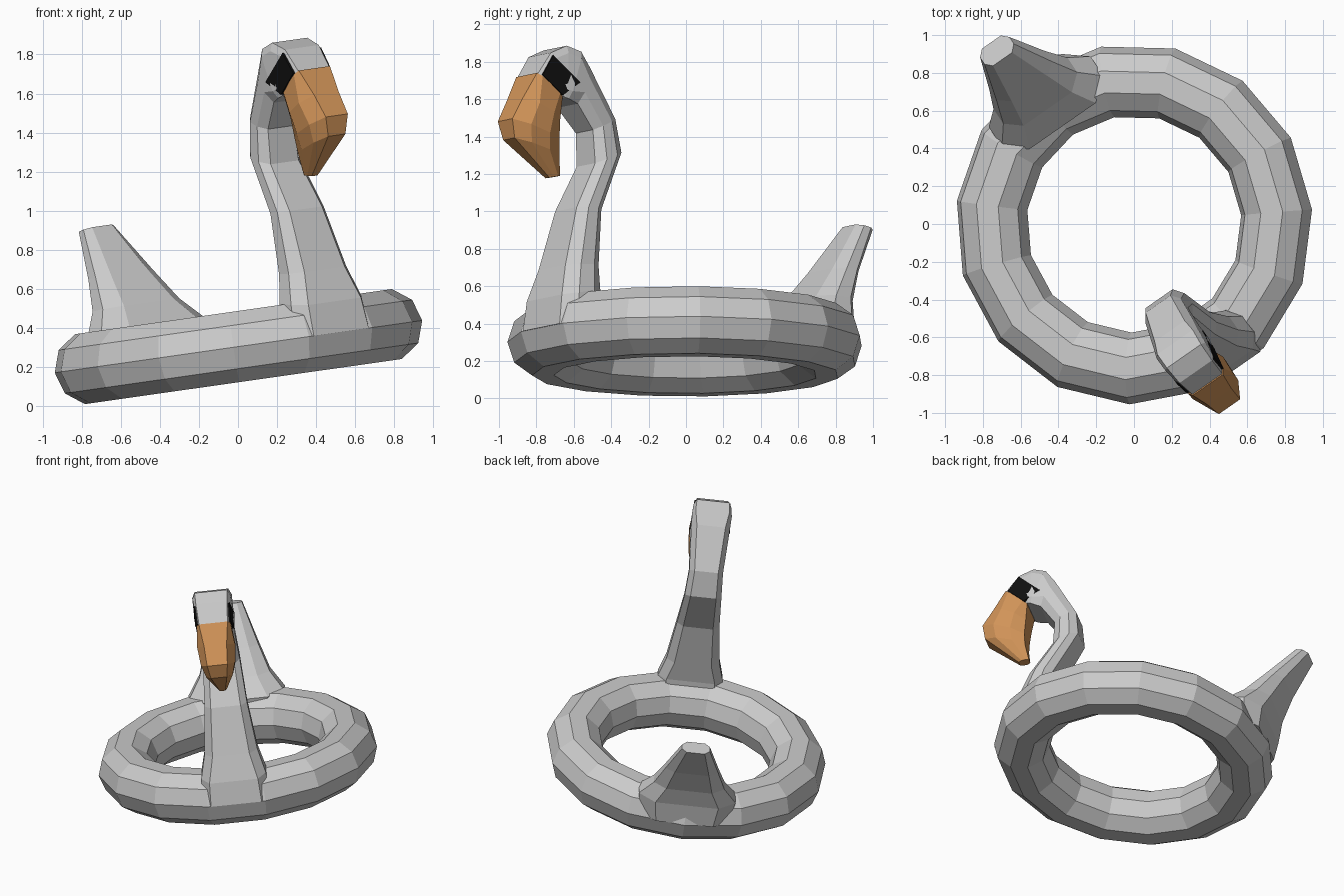
import bpy, bmesh, math
from mathutils import Matrix

if "Cube" in bpy.data.objects:
    bpy.data.objects.remove(bpy.data.objects["Cube"])

# The whole float leans: +x side is raised by about 8 degrees
TILT = Matrix.Translation((0, 0, 0.305)) @ Matrix.Rotation(math.radians(-8.1), 4, 'Y')
FRONT, BACK = math.radians(-55.4), math.radians(124.6)


def material(name, rgb):
    m = bpy.data.materials.new(name)
    m.diffuse_color = (*rgb, 1)
    m.use_nodes = True
    m.node_tree.nodes["Principled BSDF"].inputs["Base Color"].default_value = m.diffuse_color
    return m


def finish(bm, name, azimuth, mat=None):
    bmesh.ops.recalc_face_normals(bm, faces=bm.faces)
    bm.transform(TILT @ Matrix.Rotation(azimuth, 4, 'Z'))
    me = bpy.data.meshes.new(name)
    bm.to_mesh(me)
    bm.free()
    ob = bpy.data.objects.new(name, me)
    bpy.context.collection.objects.link(ob)
    if mat:
        me.materials.append(mat)


def loft(name, azimuth, sections, mat=None):
    """Each section: outer (r, h), inner (r, h), half width, corner width factor."""
    bm = bmesh.new()
    rings = []
    for (r0, h0), (r1, h1), w, k in sections:
        e = 0.3 if k < 0.8 else 0.15
        shape = [(0, -k), (0, k), (e, 1), (1 - e, 1), (1, k), (1, -k), (1 - e, -1), (e, -1)]
        rings.append([bm.verts.new((r0 + (r1 - r0) * u, w * t, h0 + (h1 - h0) * u))
                      for u, t in shape])
    for a, b in zip(rings, rings[1:]):
        for i in range(8):
            j = (i + 1) % 8
            bm.faces.new((a[i], a[j], b[j], b[i]))
    bm.faces.new(rings[0])
    bm.faces.new(rings[-1])
    finish(bm, name, azimuth, mat)


# Inflatable ring
bpy.ops.mesh.primitive_torus_add(major_segments=15, minor_segments=10,
                                 major_radius=0.765, minor_radius=0.19)
ring = bpy.context.object
ring.name = "ring"
ring.matrix_world = TILT @ Matrix.Rotation(math.radians(4.6), 4, 'Z')

# Neck curving up into the head
loft("neck_and_head", FRONT, [
    ((0.94, 0.00), (0.66, 0.02), 0.23, 0.75),
    ((0.92, 0.16), (0.67, 0.20), 0.22, 0.75),
    ((0.87, 0.33), (0.655, 0.34), 0.18, 0.7),
    ((0.78, 0.65), (0.62, 0.65), 0.145, 0.7),
    ((0.65, 0.90), (0.48, 0.97), 0.125, 0.7),
    ((0.66, 1.08), (0.515, 1.15), 0.115, 0.7),
    ((0.77, 1.21), (0.69, 1.41), 0.13, 0.75),
    ((0.84, 1.23), (0.76, 1.49), 0.135, 0.85),
    ((0.86, 1.235), (0.85, 1.515), 0.13, 0.85),
    ((0.865, 1.24), (0.95, 1.47), 0.12, 0.88),
    ((0.87, 1.24), (1.03, 1.35), 0.11, 0.88),
])

# Beak
loft("beak", FRONT, [
    ((1.035, 1.355), (0.868, 1.245), 0.115, 0.85),
    ((1.11, 1.22), (0.87, 1.12), 0.128, 0.6),
    ((1.175, 1.10), (0.87, 1.01), 0.115, 0.6),
    ((1.15, 1.00), (0.86, 0.93), 0.09, 0.6),
    ((0.90, 0.81), (0.83, 0.825), 0.03, 0.6),
], material("beak_orange", (0.65, 0.3, 0.1)))

# Black eye patches on both cheeks
bm = bmesh.new()
patch = [(0.945, 1.455, 0.122), (0.78, 1.32, 0.139), (0.885, 1.245, 0.126), (1.01, 1.345, 0.118)]
sides = [[bm.verts.new((r, s * w, h)) for r, h, w in patch] for s in (-1, 1)]
for s in sides:
    bm.faces.new(s)
for i in range(4):
    j = (i + 1) % 4
    bm.faces.new((sides[0][i], sides[0][j], sides[1][j], sides[1][i]))
finish(bm, "eye_patches", FRONT, material("eye_black", (0.005, 0.005, 0.005)))

# Tail
loft("tail", BACK, [
    ((0.935, 0.00), (0.66, 0.00), 0.30, 0.65),
    ((0.945, 0.15), (0.63, 0.17), 0.33, 0.65),
    ((0.975, 0.28), (0.74, 0.29), 0.24, 0.65),
    ((1.04, 0.45), (0.87, 0.45), 0.18, 0.65),
    ((1.17, 0.69), (1.06, 0.71), 0.095, 0.65),
])
